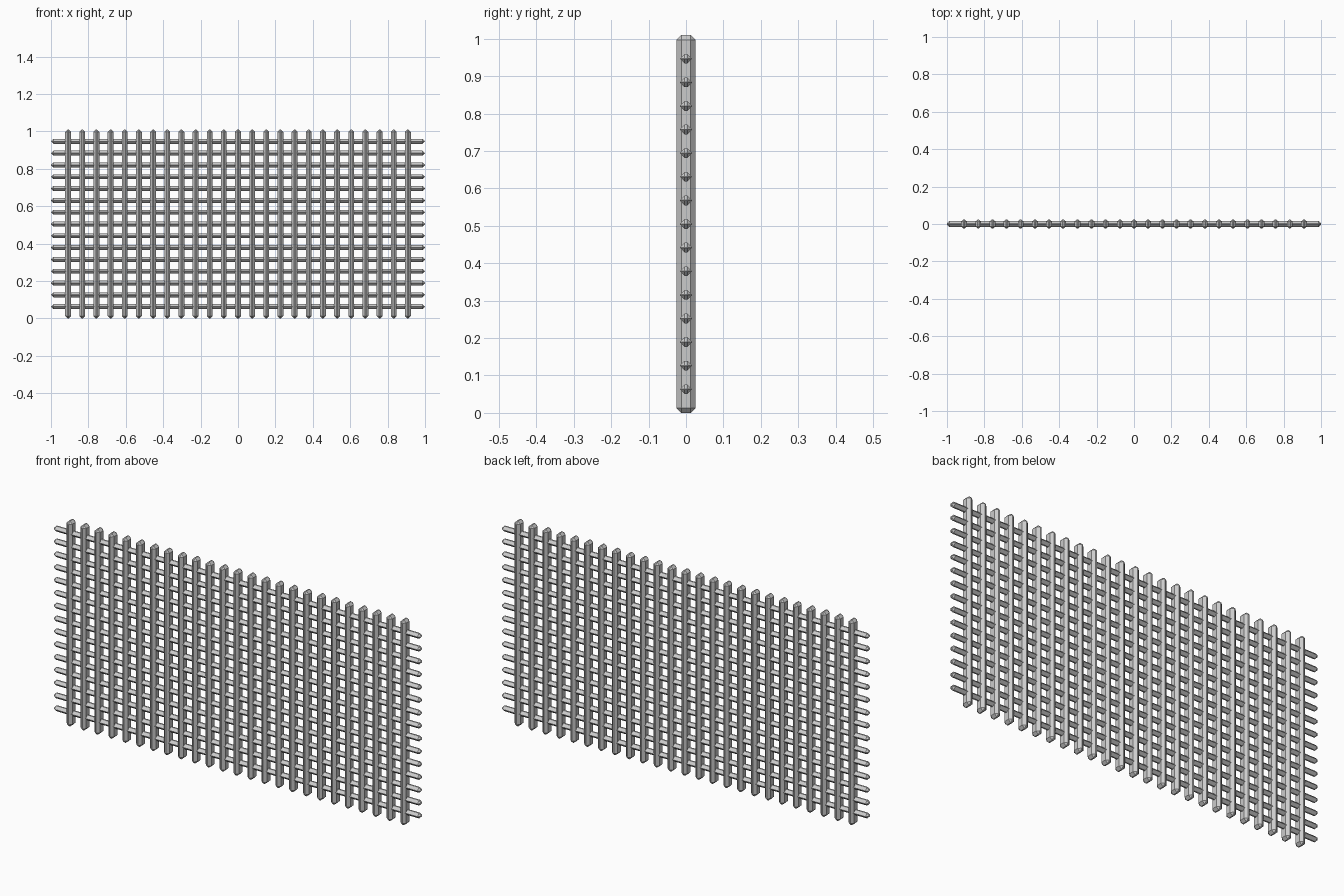
import bpy, bmesh

if "Cube" in bpy.data.objects:
    bpy.data.objects.remove(bpy.data.objects["Cube"])

HEIGHT = 1.01


def chamfered_bar(name, size, centre, chamfer):
    """Flat-shaded box with every edge cut by a single-segment chamfer."""
    bm = bmesh.new()
    bmesh.ops.create_cube(bm, size=1)
    bmesh.ops.scale(bm, vec=size, verts=bm.verts)
    bmesh.ops.bevel(bm, geom=bm.edges[:], offset=chamfer, segments=1,
                    affect='EDGES', profile=0.5)
    mesh = bpy.data.meshes.new(name)
    bm.to_mesh(mesh)
    bm.free()
    obj = bpy.data.objects.new(name, mesh)
    obj.location = centre
    bpy.context.collection.objects.link(obj)
    return obj


# upright bars
for i in range(25):
    chamfered_bar("upright_bar", (0.031, 0.05, HEIGHT),
                  ((i - 12) * 0.0757, 0, HEIGHT / 2), 0.0125)

# horizontal bars
for i in range(15):
    chamfered_bar("cross_bar", (2.0, 0.032, 0.026),
                  (0, 0, (i + 1) * HEIGHT / 16), 0.0125)
